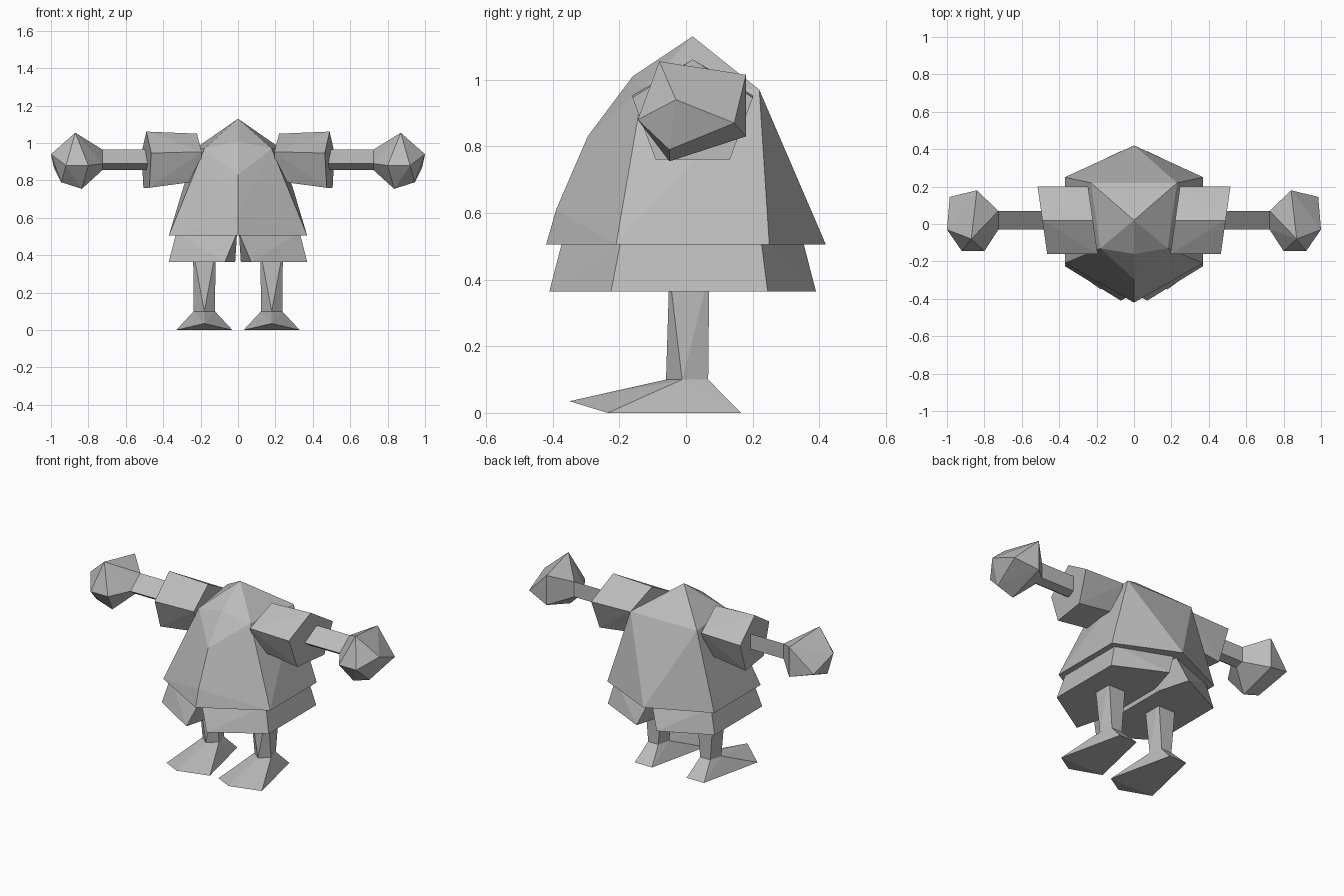
import bpy, bmesh
from math import sin, cos, tau

cube = bpy.data.objects.get("Cube")
if cube:
    bpy.data.objects.remove(cube)

grey = bpy.data.materials.new("plain_grey")
grey.use_nodes = True
colour = (.5, .5, .5, 1)
grey.diffuse_color = colour
grey.node_tree.nodes["Principled BSDF"].inputs["Base Color"].default_value = colour


def mirrored_hull(name, points):
    """Faceted convex solid around a few corners, mirrored across the middle."""
    bm = bmesh.new()
    for point in points:
        bm.verts.new(point)
    result = bmesh.ops.convex_hull(bm, input=bm.verts)
    inside = [v for v in result["geom_interior"] if isinstance(v, bmesh.types.BMVert)]
    bmesh.ops.delete(bm, geom=inside, context="VERTS")
    bmesh.ops.dissolve_limit(bm, angle_limit=.02, verts=bm.verts, edges=bm.edges)
    bmesh.ops.recalc_face_normals(bm, faces=bm.faces)

    # Leave the half open where it meets its mirror image
    seam = [f for f in bm.faces if all(abs(v.co.x) < .001 for v in f.verts)]
    bmesh.ops.delete(bm, geom=seam, context="FACES_ONLY")

    mesh = bpy.data.meshes.new(name)
    bm.to_mesh(mesh)
    bm.free()
    mesh.materials.append(grey)
    part = bpy.data.objects.new(name, mesh)
    bpy.context.collection.objects.link(part)
    part.modifiers.new("Mirror", "MIRROR")


def pentagon(width, height):
    """Five corners, the first one pointing up."""
    angles = [tau * i / 5 for i in range(5)]
    return [(width * sin(angle), height * cos(angle)) for angle in angles]


def both_ways(x, y, z, shift=0):
    """A front corner and its matching back corner."""
    return [(x, shift - y, z), (x, shift + y, z)]


# Cloak-like body: hem, shoulders, then the front and back ridges
hem_height = .505
shoulder_height = .97
hem = both_ways(0, .42, hem_height) + both_ways(.37, .23, hem_height, shift=.02)
shoulders = [(x, y, shoulder_height) for x, y in ((.18, -.13), (.23, .22), (0, .22))]
front_ridge = [(0, -.39, .61), (0, -.295, .83), (0, -.16, 1.01)]
back_ridge = [(0, .35, .64)]
peak = [(0, .02, 1.13)]
mirrored_hull("body", hem + shoulders + front_ridge + back_ridge + peak)

# Flared shorts with a wedge-shaped gap between the legs
cuff_height = .365
waist_height = .52
cuff = (both_ways(.07, .4, cuff_height, shift=-.01)
        + both_ways(.37, .235, cuff_height, shift=.01)
        + both_ways(.015, .2, cuff_height))
waist = (both_ways(.005, .36, waist_height, shift=-.01)
         + both_ways(.33, .21, waist_height, shift=.015))
mirrored_hull("shorts", cuff + waist)

# Legs and feet meet at a five-sided ankle
leg_x = .18
ankle = [(leg_x + a, .01 - b, .1) for a, b in pentagon(.06, .07)]
thigh = [corner for side in (-1, 1)
         for corner in both_ways(leg_x + side * .06, .06, .42, shift=.01)]
mirrored_hull("legs", ankle + thigh)

toe = [(leg_x, -.35, .035)]
ball = [(leg_x + side * .15, -.235, 0) for side in (-1, 1)]
heel = [(leg_x + side * .06, .165, 0) for side in (-1, 1)]
mirrored_hull("feet", ankle + toe + ball + heel)


# Five-sided sleeves, both ends slanted slightly backward
def sleeve_end(x, z, height):
    return [(x + a / 7, .02 + a, z + b) for a, b in pentagon(.19, height)]


mirrored_hull("sleeves", sleeve_end(.22, .91, .14) + sleeve_end(.49, .895, .166))

# Forearms: one four-sided section carried from sleeve to wrist
section = [(-.03, .89), (.02, .855), (.07, .87), (.07, .965)]
wrist_x = .725
elbow = [(.47, y, z) for y, z in section]
wrist = [(wrist_x, y, z) for y, z in section]
mirrored_hull("forearms", elbow + wrist)

# Faceted fists: knuckles at the far end, then the back, front, top and bottom
knuckles = [(1, -.03, .94), (.985, .145, .87), (.945, -.05, .79)]
back_of_fist = [(.84, .18, z) for z in (1.015, .83)]
front_of_fist = [(x, -.145, .88) for x in (.8, .92)]
fist_top = [(.87, -.08, 1.055)]
fist_bottom = [(.835, -.05, .755)]
mirrored_hull("fists", wrist + knuckles + back_of_fist + front_of_fist + fist_top + fist_bottom)
